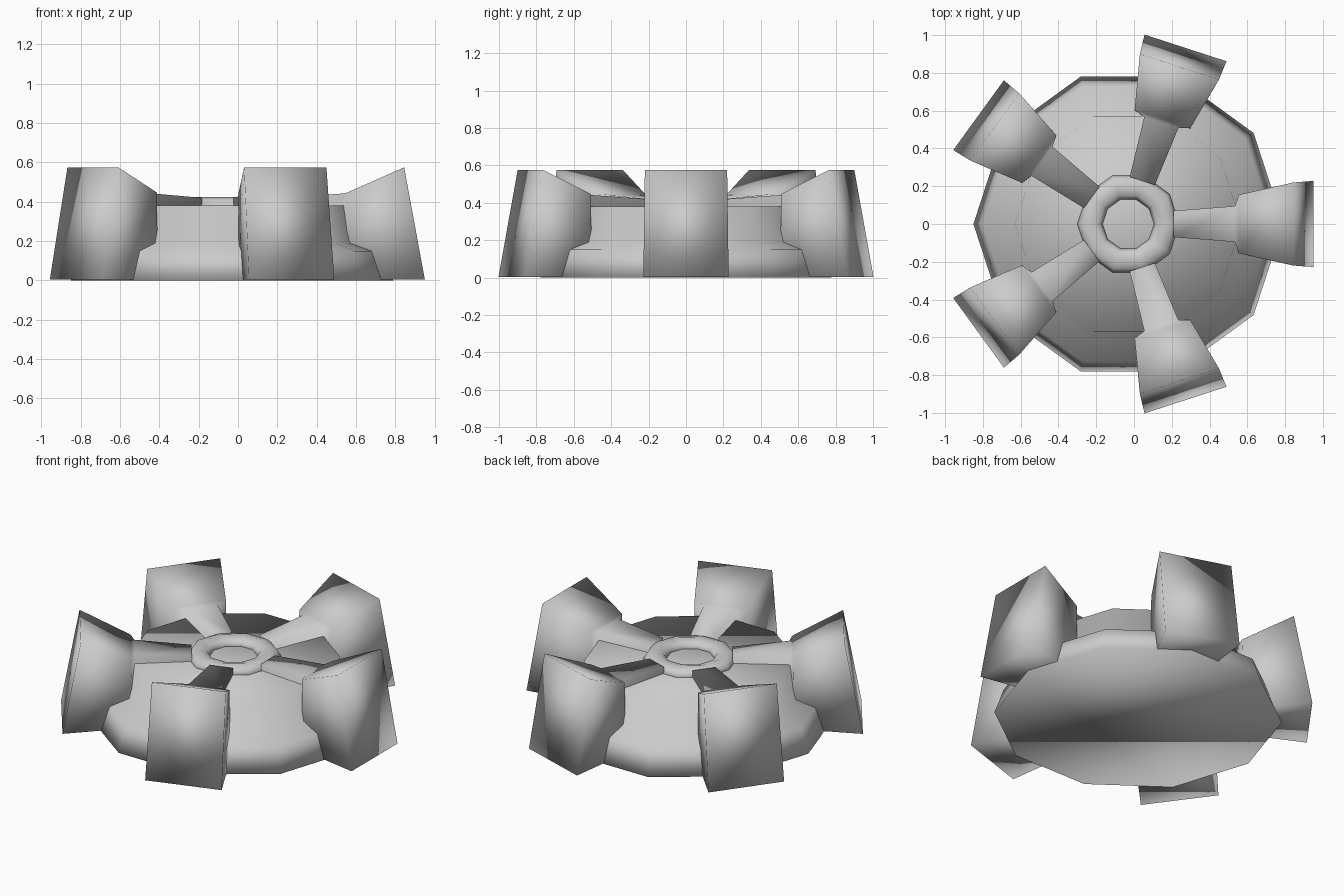
import bpy
from math import cos, sin, pi

if "Cube" in bpy.data.objects:
    bpy.data.objects.remove(bpy.data.objects["Cube"])

CX = -0.03  # hub axis


def make_object(name, verts, faces):
    mesh = bpy.data.meshes.new(name)
    mesh.from_pydata(verts, [], faces)
    mesh.update()
    ob = bpy.data.objects.new(name, mesh)
    bpy.context.collection.objects.link(ob)
    for poly in mesh.polygons:
        poly.use_smooth = True


# Ten-sided dome with a flared skirt, closed top and bottom
profile = [(0.82, 0), (0.768, 0.15), (0.65, 0.19), (0.6, 0.38)]
N = 10
verts = [(CX + r * cos(2 * pi * i / N), r * sin(2 * pi * i / N), z)
         for r, z in profile for i in range(N)]
faces = [(k * N + i, k * N + (i + 1) % N, (k + 1) * N + (i + 1) % N, (k + 1) * N + i)
         for k in range(len(profile) - 1) for i in range(N)]
faces.append(tuple((len(profile) - 1) * N + i for i in range(N)))
faces.append(tuple(reversed(range(N))))
make_object("dome", verts, faces)

# Slightly flattened ring around the centre of the cap
bpy.ops.mesh.primitive_torus_add(location=(CX, 0, 0.381), major_segments=10,
                                 minor_segments=8, major_radius=0.203, minor_radius=0.067)
ring = bpy.context.object
ring.name = "hub_ring"
ring.scale.z = 0.65
bpy.ops.object.shade_smooth()

# Arm sections from hub to tip: bottom radius, bottom half width, top radius, top half width, top height
sections = [(0.24, 0.07, 0.24, 0.07, 0.42),
            (0.565, 0.095, 0.565, 0.095, 0.442),
            (0.58, 0.155, 0.585, 0.155, 0.447),
            (0.98, 0.228, 0.875, 0.22, 0.575)]
BOTTOM = 0.004


def make_arm(index):
    a = 2 * pi * index / 5
    pts = []
    for rb, wb, rt, wt, zt in sections:
        pts += [(rb, -wb, BOTTOM), (rb, wb, BOTTOM), (rt, wt, zt), (rt, -wt, zt)]
    verts = [(CX + x * cos(a) - y * sin(a), x * sin(a) + y * cos(a), z) for x, y, z in pts]
    faces = [(4 * s + j, 4 * s + 4 + j, 4 * s + 4 + (j + 1) % 4, 4 * s + (j + 1) % 4)
             for s in range(3) for j in range(4)]
    faces = [f[::-1] for f in faces]
    faces += [(0, 3, 2, 1), (12, 13, 14, 15)]
    make_object("arm_%d" % (index + 1), verts, faces)


for n in range(5):
    make_arm(n)
